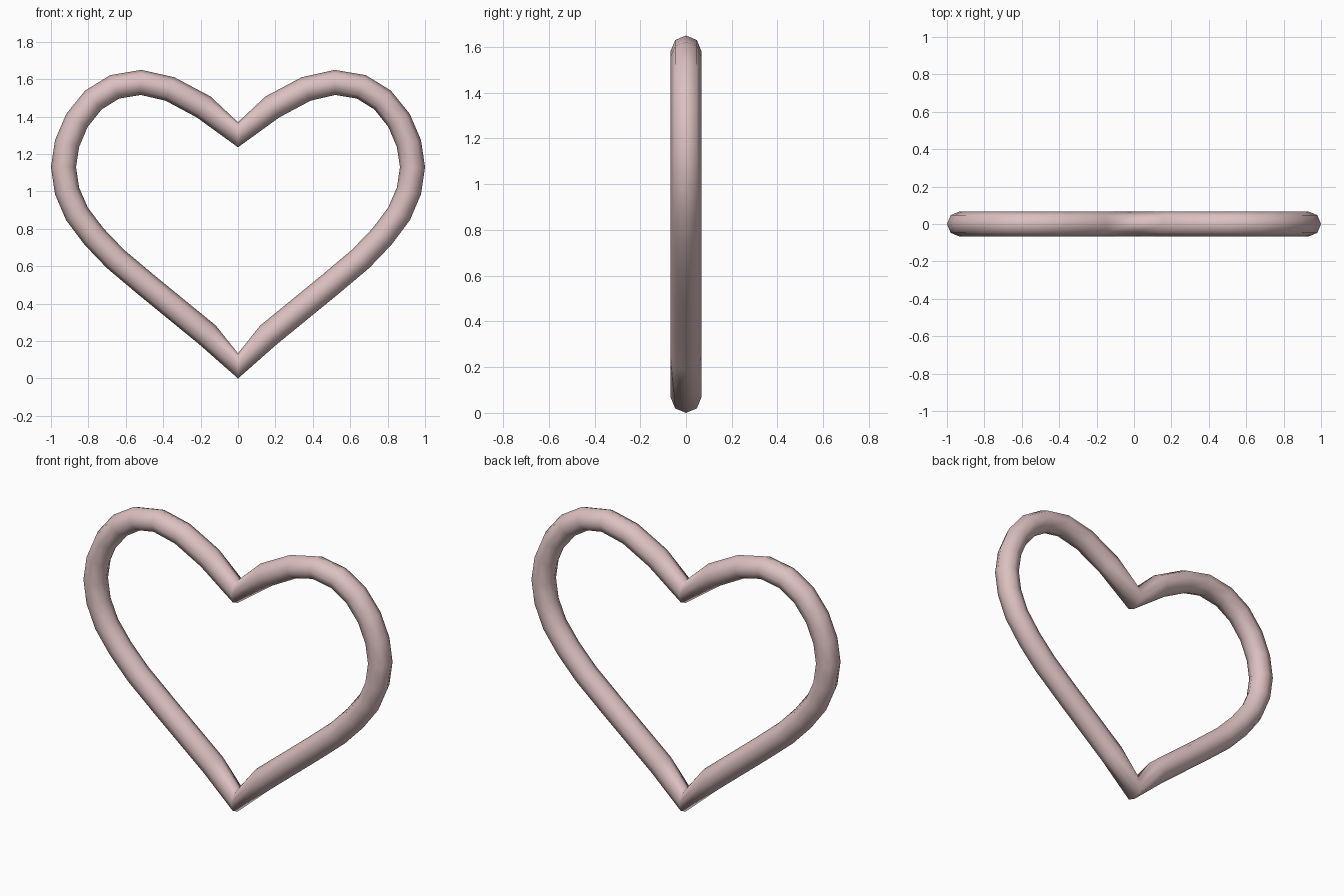
import bpy, bmesh, math
from mathutils import Vector

if "Cube" in bpy.data.objects:
    bpy.data.objects.remove(bpy.data.objects["Cube"])

RADIUS, SIDES = 0.067, 8

# Centre line of the right half (x, z), from the notch round to the bottom tip
half = [(0, 1.303), (0.184, 1.452), (0.364, 1.548), (0.519, 1.583), (0.66, 1.559),
        (0.773, 1.489), (0.861, 1.38), (0.914, 1.256), (0.933, 1.13), (0.914, 1.003),
        (0.861, 0.88), (0.77, 0.759), (0.655, 0.639), (0.492, 0.502),
        (0.327, 0.367), (0.163, 0.233), (0, 0.067)]

# Mirror to a closed loop
path = [Vector((x, 0, z)) for x, z in half]
path += [Vector((-x, 0, z)) for x, z in reversed(half[1:-1])]
n = len(path)

# Sweep an octagon of constant radius round the loop
bm = bmesh.new()
rings = []
for i, p in enumerate(path):
    before = (p - path[i - 1]).normalized()
    after = (path[(i + 1) % n] - p).normalized()
    tangent = (before + after).normalized()
    outward = tangent.cross(Vector((0, 1, 0)))
    ring = []
    for k in range(SIDES):
        a = 2 * math.pi * k / SIDES
        ring.append(bm.verts.new(p + RADIUS * (math.cos(a) * outward
                                               + math.sin(a) * Vector((0, 1, 0)))))
    rings.append(ring)
for i in range(n):
    r, s = rings[i], rings[(i + 1) % n]
    for k in range(SIDES):
        m = (k + 1) % SIDES
        bm.faces.new((r[k], r[m], s[m], s[k])).smooth = True
bmesh.ops.recalc_face_normals(bm, faces=bm.faces)

mesh = bpy.data.meshes.new("heart_ring")
bm.to_mesh(mesh)
bm.free()
heart = bpy.data.objects.new("heart_ring", mesh)
bpy.context.collection.objects.link(heart)

# Pale pink finish
pink = bpy.data.materials.new("pale pink")
pink.diffuse_color = (0.72, 0.53, 0.53, 1)
pink.use_nodes = True
pink.node_tree.nodes["Principled BSDF"].inputs["Base Color"].default_value = pink.diffuse_color
mesh.materials.append(pink)
